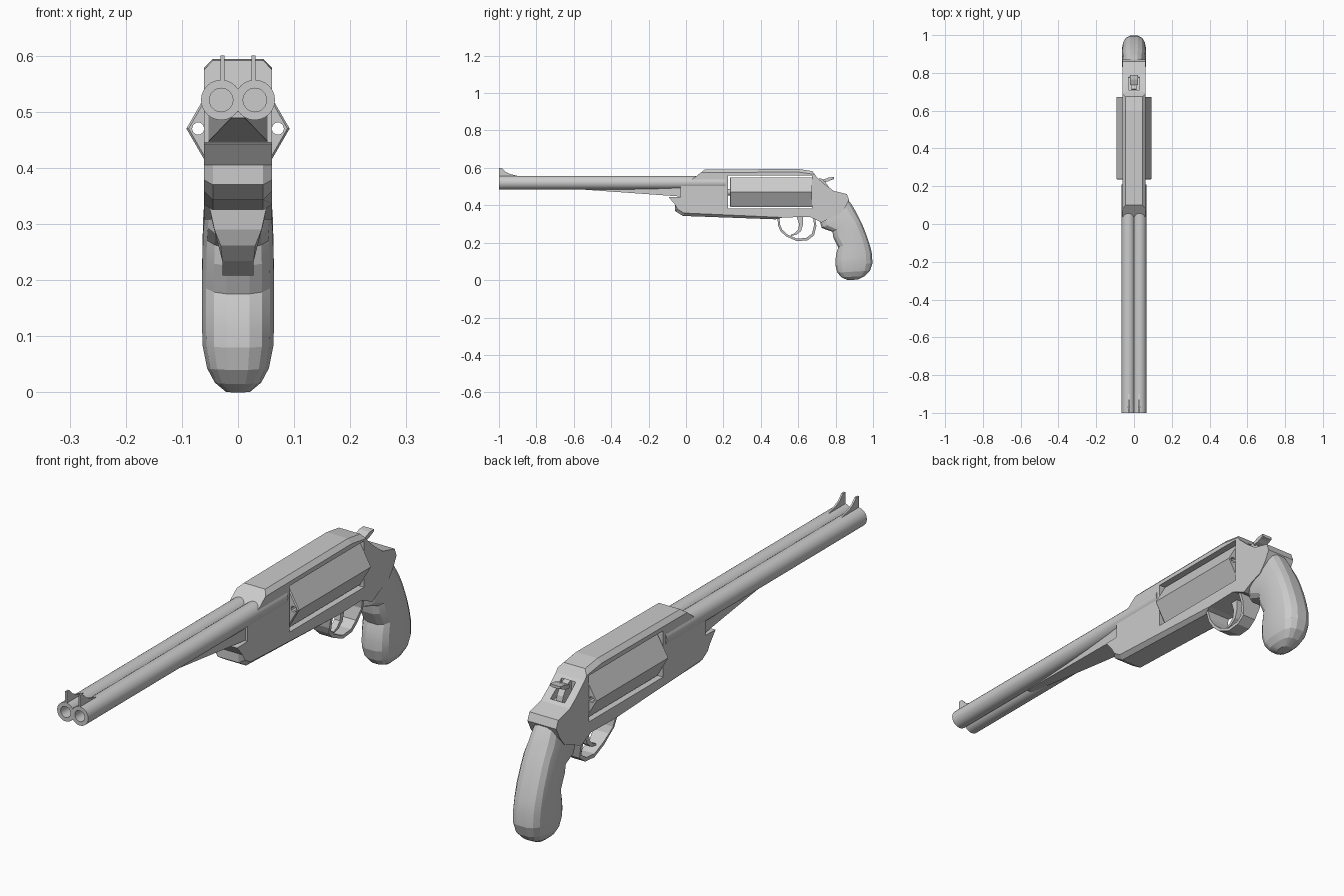
import bpy, bmesh, math
from mathutils import Vector

if "Cube" in bpy.data.objects:
    bpy.data.objects.remove(bpy.data.objects["Cube"])


def finish(bm, name, smooth=None):
    bmesh.ops.recalc_face_normals(bm, faces=bm.faces[:])
    me = bpy.data.meshes.new(name)
    bm.to_mesh(me)
    bm.free()
    ob = bpy.data.objects.new(name, me)
    bpy.context.collection.objects.link(ob)
    bpy.ops.object.select_all(action='DESELECT')
    ob.select_set(True)
    bpy.context.view_layer.objects.active = ob
    if smooth:
        bpy.ops.object.shade_smooth_by_angle(angle=math.radians(smooth))
    return ob


def skin(name, rings, smooth=None):
    """Skin a list of equal-length rings and cap both ends."""
    bm = bmesh.new()
    vs = [[bm.verts.new(p) for p in r] for r in rings]
    n = len(rings[0])
    for a, b in zip(vs, vs[1:]):
        for i in range(n):
            j = (i + 1) % n
            bm.faces.new((a[i], a[j], b[j], b[i]))
    bm.faces.new(vs[0])
    bm.faces.new(vs[-1])
    return finish(bm, name, smooth)


def prism(name, pts, width, x=0.0):
    """Extrude a (y, z) profile across x; width may depend on z."""
    w = width if callable(width) else (lambda z: width)
    return skin(name, [[(x + s * w(z), y, z) for y, z in pts] for s in (-1, 1)])


def lathe(name, stations, x, z, sides, smooth=None):
    """Revolve (y, radius) stations about an axis along y."""
    ang = [2 * math.pi * i / sides for i in range(sides)]
    return skin(name, [[(x + r * math.cos(a), y, z + r * math.sin(a)) for a in ang]
                       for y, r in stations], smooth)


def cut(target, cutter):
    mod = target.modifiers.new("cut", 'BOOLEAN')
    mod.operation, mod.solver, mod.object = 'DIFFERENCE', 'EXACT', cutter
    bpy.context.view_layer.objects.active = target
    bpy.ops.object.modifier_apply(modifier=mod.name)
    bpy.data.objects.remove(cutter)


def box(y0, y1, z0, z1):
    return [(y0, z0), (y1, z0), (y1, z1), (y0, z1)]


# Twin barrels with open bores, each with a sight blade
sight = [(-1, .545), (-1, .6), (-.985, .6), (-.965, .58), (-.94, .567), (-.9, .557), (-.9, .545)]
for side, s in (("left", -1), ("right", 1)):
    lathe("barrel_" + side, [(.21, .036), (-1, .036), (-1, .021), (-.9, .021)],
          s * .03, .521, 24, 35)
    prism("sight_" + side, sight, .0035, s * .028)

# Tapered rib under the barrels
skin("under_rib", [[(-.012, -.62, .489), (.012, -.62, .489), (.012, -.62, .50), (-.012, -.62, .50)],
                   [(-.055, 0, .445), (.055, 0, .445), (.055, 0, .515), (-.055, 0, .515)]])

# Frame with chamfered top and bottom edges
outline = [(-.03, .445), (-.03, .52), (.035, .54), (.10, .591), (.60, .594), (.675, .583),
           (.70, .55), (.745, .51), (.79, .477), (.86, .46), (.872, .43), (.852, .39),
           (.82, .35), (.77, .332), (.725, .308), (.69, .325), (.66, .338), (.52, .335),
           (.48, .325), (-.016, .343), (-.06, .37), (-.06, .405), (-.092, .443)]
frame = prism("frame", outline, .061)
bm = bmesh.new()
bm.from_mesh(frame.data)
edges = []
for e in bm.edges:
    a, b = (v.co for v in e.verts)
    if abs(a.x - b.x) < .01 and (min(a.z, b.z) > .58 or
                                 (max(a.z, b.z) < .41 and max(a.y, b.y) < .5)):
        edges.append(e)
bmesh.ops.bevel(bm, geom=edges, offset=.016, segments=1, affect='EDGES')
bm.to_mesh(frame.data)
bm.free()
cut(frame, prism("window_cutter", box(.225, .675, .383, .56), .2))
cut(frame, prism("slot_cutter", [(.71, .485), (.775, .47), (.80, .65), (.71, .65)], .03))

# Six-sided cylinder with bored chambers
drum = lathe("cylinder", [(.235, .088), (.239, .092), (.673, .092)], 0, .47, 6)
for i in range(6):
    a = i * math.pi / 3
    cut(drum, lathe("chamber_cutter", [(.2, .011), (.7, .011)],
                    .071 * math.cos(a), .47 + .071 * math.sin(a), 10))
lathe("cylinder_pin", [(.2, .018), (.69, .018)], 0, .47, 12, 35)

# Hammer body and spur
prism("hammer", [(.70, .46), (.77, .46), (.762, .50), (.745, .525), (.79, .54), (.79, .55),
                 (.765, .549), (.735, .538), (.715, .545), (.70, .53)], .013)
prism("hammer_spur", [(.735, .526), (.76, .528), (.79, .542), (.79, .551), (.765, .549),
                      (.735, .538)], .022)

# Trigger guard band, narrowing downward
outer = [(.488, .335), (.493, .29), (.505, .262), (.535, .234), (.594, .208), (.65, .213),
         (.684, .238), (.697, .29), (.69, .335)]
inner = [(.59 + (y - .59) * .89, .33 + (z - .33) * .89) for y, z in outer]
prism("trigger_guard", outer + inner[::-1],
      lambda z: .028 + .024 * min(1, max(0, (z - .255) / .06)))

# Trigger
prism("trigger", [(.59, .345), (.605, .30), (.60, .27), (.58, .25), (.56, .243), (.562, .237),
                  (.59, .242), (.615, .262), (.625, .295), (.625, .345)], .012)

# Grip: rounded sections between back and front points
sections = [((.868, .43), (.745, .335), .054), ((.89, .40), (.716, .31), .058),
            ((.907, .37), (.724, .278), .061), ((.925, .335), (.782, .258), .063),
            ((.945, .295), (.787, .225), .064), ((.968, .235), (.813, .175), .065),
            ((.985, .185), (.803, .145), .065), ((.996, .14), (.798, .11), .065),
            ((.998, .09), (.797, .08), .064), ((.985, .05), (.808, .04), .056),
            ((.957, .022), (.83, .015), .042), ((.92, .003), (.865, .0), .022)]
rings = []
for back, front, w in sections:
    b, f = Vector((0, *back)), Vector((0, *front))
    ring = []
    for i in range(16):
        a = 2 * math.pi * (i + .5) / 16
        c, s = math.cos(a), math.sin(a)
        # squarish oval section
        u = math.copysign(abs(c) ** .7, c)
        v = math.copysign(abs(s) ** .7, s)
        p = (b + f) / 2 + (b - f) / 2 * u
        p.x = w * v
        ring.append(p)
    rings.append(ring)
skin("grip", rings, 15)
